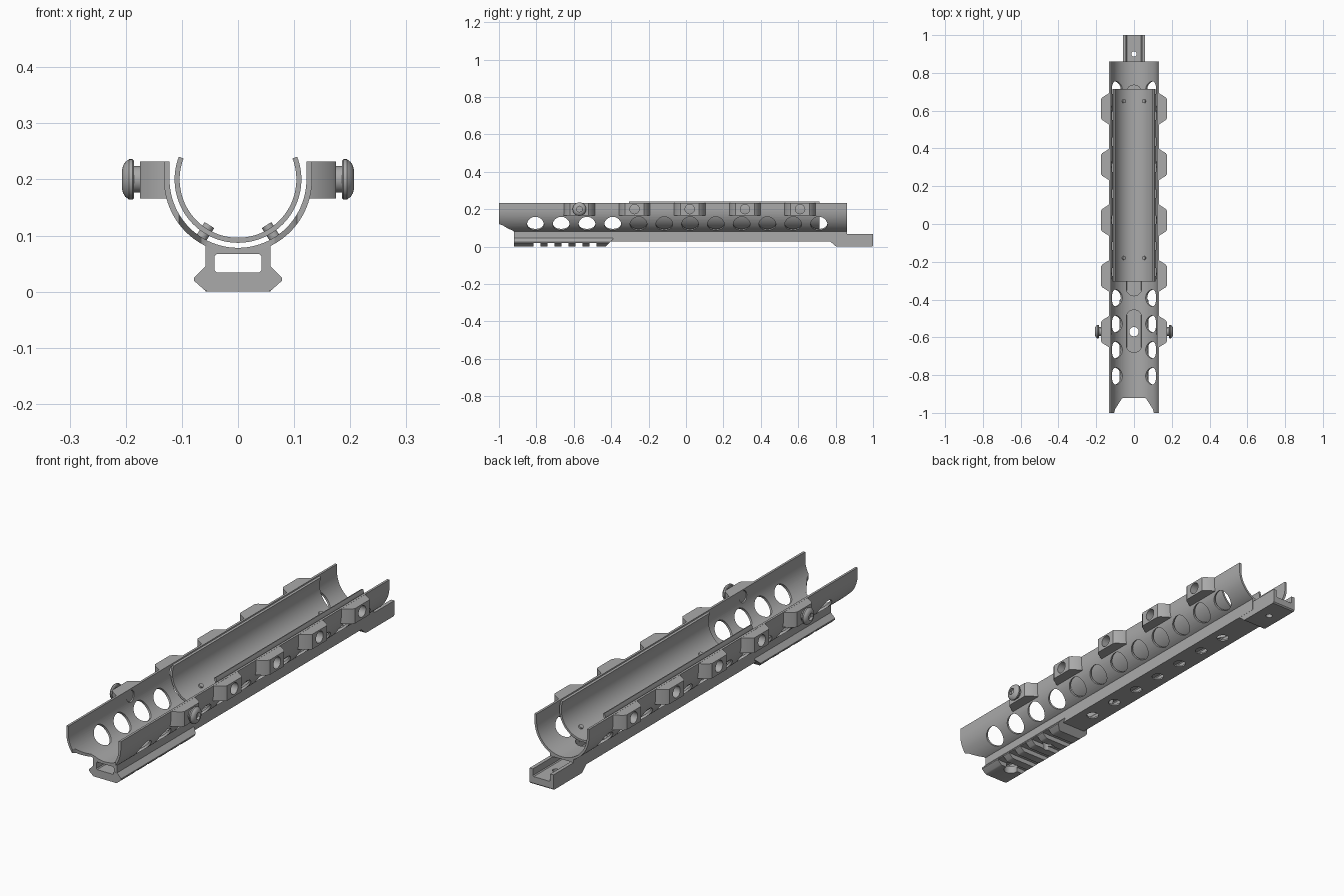
import bpy
import bmesh
import math
from mathutils import Vector

cube = bpy.data.objects.get("Cube")
if cube:
    bpy.data.objects.remove(cube, do_unlink=True)

grey = bpy.data.materials.new("satin grey")
grey.use_nodes = True
grey.diffuse_color = (0.4, 0.4, 0.4, 1)
grey.node_tree.nodes["Principled BSDF"].inputs["Base Color"].default_value = (0.4, 0.4, 0.4, 1)

CZ = 0.2                      # height of the barrel axis
BOLT_Y = -0.57
PITCH = 0.295                 # lug spacing
parts, cutters = [], []


def make(name, bm, cutter=False):
    bmesh.ops.recalc_face_normals(bm, faces=bm.faces)
    mesh = bpy.data.meshes.new(name)
    bm.to_mesh(mesh)
    bm.free()
    mesh.materials.append(grey)
    ob = bpy.data.objects.new(name, mesh)
    bpy.context.collection.objects.link(ob)
    (cutters if cutter else parts).append(ob)
    ob.hide_render = cutter
    return ob


def prism(name, pts, axis, lo, hi, cutter=False):
    """Extrude a flat outline along one axis; outline uses the other two in order."""
    def place(p, d):
        v = list(p)
        v.insert("xyz".index(axis), d)
        return v
    bm = bmesh.new()
    rings = [[bm.verts.new(place(p, d)) for p in pts] for d in (lo, hi)]
    bm.faces.new(rings[0])
    bm.faces.new(rings[1])
    for i in range(len(pts)):
        j = (i + 1) % len(pts)
        bm.faces.new((rings[0][i], rings[0][j], rings[1][j], rings[1][i]))
    return make(name, bm, cutter)


def rod(name, start, end, radius, sides=32, cutter=False):
    a, b = Vector(start), Vector(end)
    bm = bmesh.new()
    bmesh.ops.create_cone(bm, cap_ends=True, segments=sides, radius1=radius,
                          radius2=radius, depth=(b - a).length)
    turn = (b - a).to_track_quat("Z", "Y").to_matrix().to_4x4()
    bm.transform(turn)
    bmesh.ops.translate(bm, vec=(a + b) / 2, verts=bm.verts)
    return make(name, bm, cutter)


def rect(a0, b0, a1, b1):
    return [(a0, b0), (a1, b0), (a1, b1), (a0, b1)]


def arc(r, start, end, n=48, cx=0, cy=CZ):
    return [(cx + r * math.cos(math.radians(start + (end - start) * i / n)),
             cy + r * math.sin(math.radians(start + (end - start) * i / n)))
            for i in range(n + 1)]


def mirrored(half):
    return half + [(-x, z) for x, z in reversed(half)]


def cut(ob, tools):
    bpy.context.view_layer.objects.active = ob
    for tool in tools:
        mod = ob.modifiers.new("cut", "BOOLEAN")
        mod.operation, mod.solver, mod.object = "DIFFERENCE", "EXACT", tool
        bpy.ops.object.modifier_apply(modifier=mod.name)


# Outer half-tube with straight upper walls
R_OUT, R_IN, TOP = 0.132, 0.122, 0.232
outline = ([(R_OUT, TOP)] + arc(R_OUT, 0, -180) + [(-R_OUT, TOP), (-R_IN, TOP)]
           + arc(R_IN, -180, 0) + [(R_IN, TOP)])
shell = prism("outer_shell", outline, "y", -1, 0.86)

# Vent holes, front relief and floor slots
shell_cuts = [prism("front_relief", [(-0.108, -1.01), (0.108, -1.01), (0.1, -0.98),
                                     (0.065, -0.925), (0.055, -0.92), (-0.055, -0.92),
                                     (-0.065, -0.925), (-0.1, -0.98)],
                    "z", -0.1, 0.3, True)]
tilt = math.radians(-38)
for i in range(12):
    y = -0.805 + 0.1378 * i
    for s in (1, -1):
        d = Vector((s * math.cos(tilt), 0, math.sin(tilt)))
        base = Vector((0, y, CZ))
        shell_cuts.append(rod("vent", base + d * 0.08, base + d * 0.16, 0.045, 40, True))
slots = []
for y0, y1 in ((-0.68, -0.455), (-0.38, -0.16), (0.515, 0.735)):
    r = 0.041
    stadium = arc(r, 0, 180, 16, 0, y1 - r) + arc(r, 180, 360, 16, 0, y0 + r)
    slots.append(prism("floor_slot", stadium, "z", 0.05, 0.12, True))

# Side lugs with cross holes
for i in range(5):
    y = BOLT_Y + PITCH * i
    for s in (1, -1):
        plan = [(s * 0.122, y - 0.085), (s * 0.132, y - 0.083), (s * 0.168, y - 0.06),
                (s * 0.175, y - 0.05), (s * 0.175, y + 0.05), (s * 0.168, y + 0.06),
                (s * 0.132, y + 0.083), (s * 0.122, y + 0.085)]
        lug = prism("side_lug", plan, "z", 0.166, 0.2315)
        hole = rod("lug_hole", (s * 0.1, y, CZ), (s * 0.2, y, CZ), 0.025, 32, True)
        cut(lug, [hole])
        shell_cuts.append(hole)
cut(shell, shell_cuts + slots)

# Inner liner and its small rivets
liner = prism("inner_liner", arc(0.113, 21, -201, 64) + arc(0.104, -201, 21, 64),
              "y", -0.305, 0.715)
for y in (-0.18, 0.65):
    for s in (1, -1):
        d = Vector((s * math.cos(math.radians(58)), 0, -math.sin(math.radians(58))))
        base = Vector((0, y, CZ))
        rod("liner_rivet", base + d * 0.096, base + d * 0.124, 0.010, 20)

# Lower rail: hollow neck, toothed front grip and rear foot
neck = prism("rail_neck", mirrored([(0.058, 0.027), (0.058, 0.087), (0.03, 0.075)]),
             "y", -0.92, 0.86)
grip = prism("front_grip", mirrored([(0.054, 0), (0.06, 0.003), (0.078, 0.019),
                                     (0.078, 0.025), (0.0575, 0.046)]),
             "y", -0.9205, -0.39)
foot = prism("rear_foot", [(0.77, 0.028), (0.8, 0.002), (0.81, 0), (0.995, 0), (1, 0.005),
                           (1, 0.067), (0.855, 0.067), (0.77, 0.06)], "x", -0.0575, 0.0575)
tunnel = prism("tunnel", mirrored([(0.038, 0.034), (0.042, 0.038), (0.042, 0.063),
                                   (0.038, 0.067)]), "y", -1.1, 1.1, True)
rear_open = prism("rear_opening", rect(-0.042, 0.04, 0.042, 0.1), "y", 0.861, 1.1, True)
teeth = [prism("tooth_gap", rect(y, -0.02, y + 0.0375, 0.02), "x", -0.1, 0.1, True)
         for y in (-0.815, -0.74, -0.665, -0.59, -0.515)]
ramp = prism("grip_ramp", [(-0.44, -0.01), (-0.385, 0.045), (-0.3, -0.01)],
             "x", -0.1, 0.1, True)
floor_holes = [rod("floor_hole", (0, y, -0.05), (0, y, 0.05), r, 28, True)
               for y, r in [(-0.82, 0.03), (BOLT_Y, 0.025), (0.9, 0.014)]
               + [(-0.275 + 0.1445 * i, 0.025) for i in range(7)]]
cut(neck, [tunnel] + slots + floor_holes)
cut(grip, [tunnel, ramp] + teeth + floor_holes[:2])
cut(foot, [tunnel, rear_open, floor_holes[2]])

# Button-head bolts with hex sockets on the front lugs
for s in (1, -1):
    rod("bolt_shank", (s * 0.125, BOLT_Y, CZ), (s * 0.19, BOLT_Y, CZ), 0.0235)
    profile = [(0.185, 0), (0.185, 0.033), (0.188, 0.036), (0.194, 0.036), (0.201, 0.031),
               (0.205, 0.024), (0.207, 0.016), (0.207, 0)]
    bm = bmesh.new()
    vs = [bm.verts.new((s * x, BOLT_Y, CZ + r)) for x, r in profile]
    es = [bm.edges.new(pair) for pair in zip(vs, vs[1:])]
    bmesh.ops.spin(bm, geom=vs + es, cent=(0, BOLT_Y, CZ), axis=(1, 0, 0),
                   angle=math.tau, steps=40)
    bmesh.ops.remove_doubles(bm, verts=bm.verts, dist=0.0001)
    head = make("bolt_head", bm)
    cut(head, [rod("hex_socket", (s * 0.196, BOLT_Y, CZ), (s * 0.22, BOLT_Y, CZ),
                   0.016, 6, True)])

# Remove cutters and set shading
for ob in cutters:
    bpy.data.objects.remove(ob, do_unlink=True)
bpy.ops.object.select_all(action="DESELECT")
for ob in parts:
    ob.select_set(True)
bpy.context.view_layer.objects.active = shell
bpy.ops.object.shade_smooth_by_angle(angle=math.radians(30))
